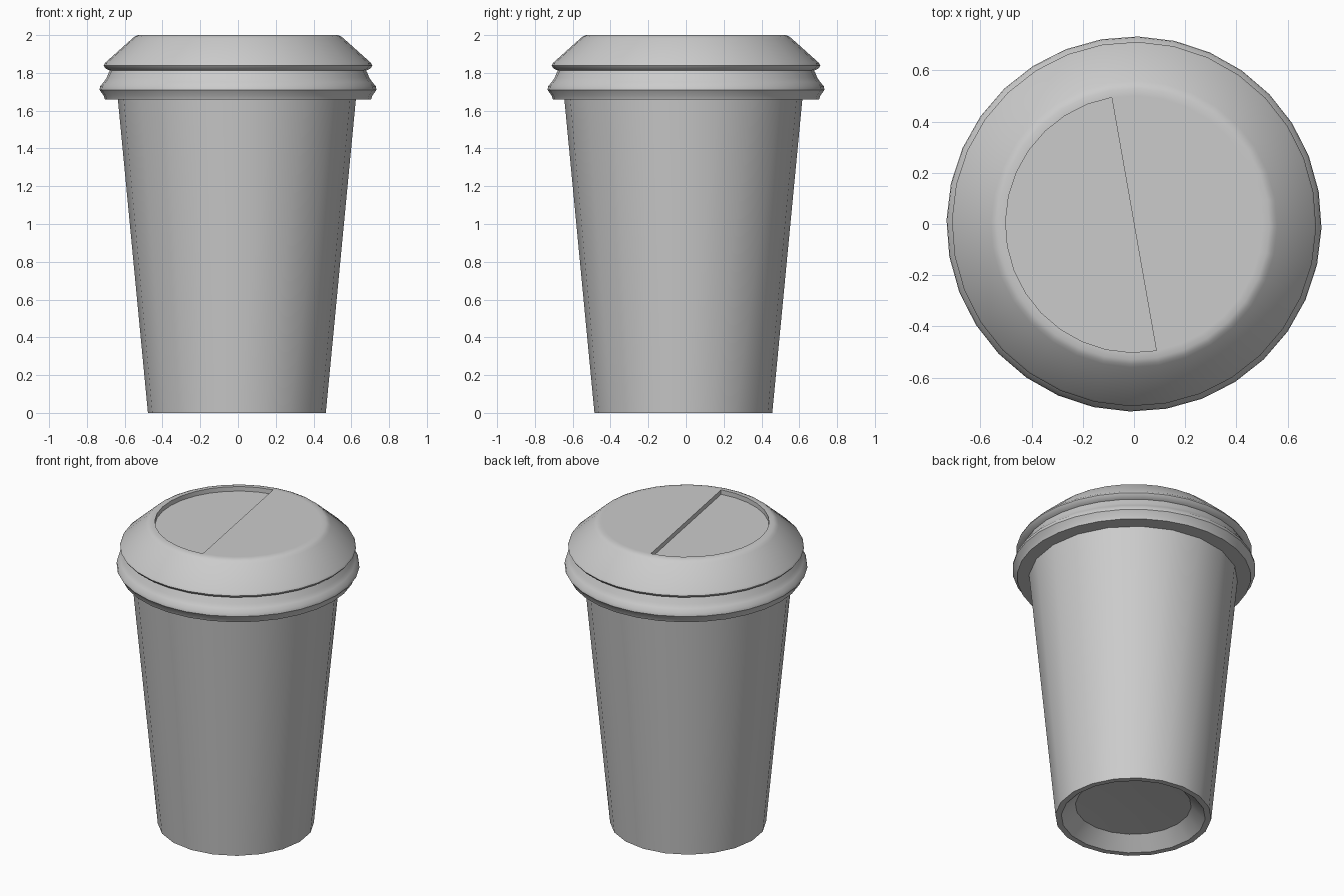
import bpy, bmesh, math

if "Cube" in bpy.data.objects:
    bpy.data.objects.remove(bpy.data.objects["Cube"])

TURN = math.radians(10)


def ring(bm, r, z, n, turn, cx=0.0, cy=0.0):
    return [bm.verts.new((cx + r * math.cos(turn + i * math.tau / n),
                          cy + r * math.sin(turn + i * math.tau / n), z)) for i in range(n)]


def revolve(bm, profile, n, turn, cx=0.0, cy=0.0):
    rings = [ring(bm, r, z, n, turn, cx, cy) for r, z in profile]
    for a, b in zip(rings, rings[1:]):
        for i in range(n):
            j = (i + 1) % n
            bm.faces.new((a[i], a[j], b[j], b[i]))
    return rings


def finish(bm, name, angle):
    bmesh.ops.recalc_face_normals(bm, faces=bm.faces)
    mesh = bpy.data.meshes.new(name)
    bm.to_mesh(mesh)
    bm.free()
    obj = bpy.data.objects.new(name, mesh)
    bpy.context.collection.objects.link(obj)
    bpy.ops.object.select_all(action='DESELECT')
    bpy.context.view_layer.objects.active = obj
    obj.select_set(True)
    bpy.ops.object.shade_smooth_by_angle(angle=math.radians(angle))
    return obj


# Tapered cup, closed by the raised base and a hidden top
bm = bmesh.new()
cup = revolve(bm, [(0.15, 0.09), (0.35, 0.08), (0.435, 0.0), (0.471, 0.0), (0.634, 1.70)],
              20, 0.0, -0.006, -0.014)
bm.faces.new(cup[0])
bm.faces.new(cup[-1])
finish(bm, "cup", 25)

# Lid with two rolled ridges and a sloping shoulder
bm = bmesh.new()
N = 32
lid = revolve(bm, [(0.60, 1.66), (0.705, 1.66), (0.712, 1.68), (0.733, 1.71), (0.73, 1.73),
                   (0.71, 1.752), (0.695, 1.775), (0.685, 1.80), (0.678, 1.812),
                   (0.70, 1.822), (0.712, 1.838), (0.705, 1.852), (0.56, 1.982),
                   (0.548, 1.992), (0.53, 2.0), (0.502, 2.0)], N, TURN)
bm.faces.new(lid[0])

# Flat half of the lid top, with the other half sunk as a drinking flap
top = lid[-1]
start, half = 8, N // 2
bm.faces.new([top[(start + half + i) % N] for i in range(half + 1)])
arc = [top[(start + i) % N] for i in range(half + 1)]
low = [bm.verts.new((v.co.x, v.co.y, 1.97)) for v in arc]
bm.faces.new(low)
for i in range(half + 1):
    j = (i + 1) % (half + 1)
    bm.faces.new((arc[i], arc[j], low[j], low[i]))
finish(bm, "lid", 42)
